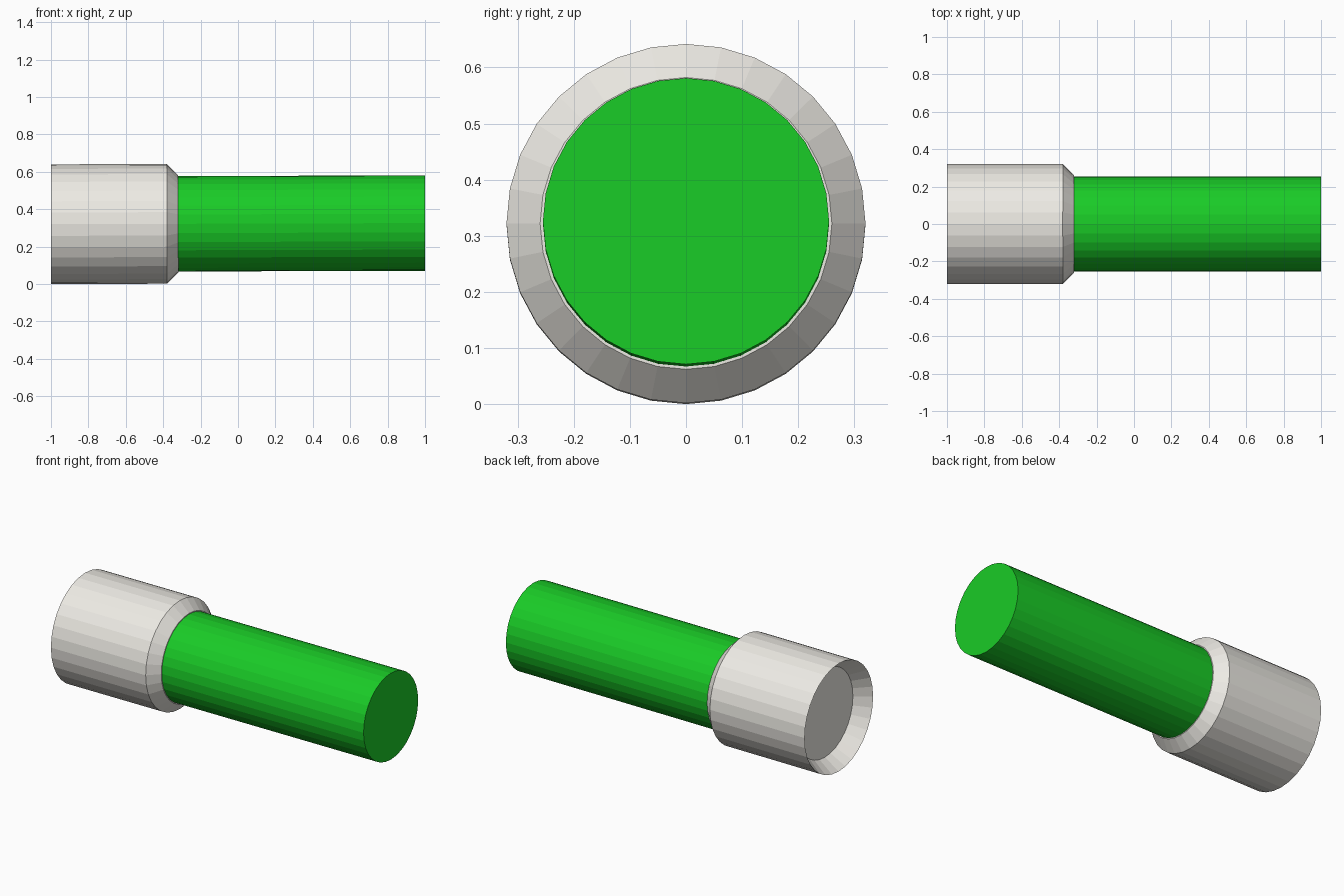
import bpy, bmesh, math
from mathutils import Matrix

if "Cube" in bpy.data.objects:
    bpy.data.objects.remove(bpy.data.objects["Cube"])

SIDES = 32
TILT = 0.003          # the whole part rises very slightly towards +x


def lathe(name, profile, color=None):
    """Closed flat-shaded solid turned around x from (x, radius) points."""
    bm = bmesh.new()
    rings = []
    for x, r in profile:
        ring = []
        for i in range(SIDES):
            a = 2 * math.pi * i / SIDES
            ring.append(bm.verts.new((x, r * math.sin(a), r * math.cos(a))))
        rings.append(ring)
    for a, b in zip(rings, rings[1:]):
        for i in range(SIDES):
            j = (i + 1) % SIDES
            bm.faces.new((a[i], a[j], b[j], b[i]))
    bm.faces.new(rings[0])
    bm.faces.new(rings[-1])
    bmesh.ops.recalc_face_normals(bm, faces=bm.faces)
    # tilt about the back end, then lift onto the ground
    bm.transform(Matrix.Translation((-1, 0, 0.32))
                 @ Matrix.Rotation(-TILT, 4, 'Y')
                 @ Matrix.Translation((1, 0, 0)))
    mesh = bpy.data.meshes.new(name)
    bm.to_mesh(mesh)
    bm.free()
    obj = bpy.data.objects.new(name, mesh)
    bpy.context.collection.objects.link(obj)
    if color:
        mat = bpy.data.materials.new(name + "_paint")
        mat.diffuse_color = color
        mat.use_nodes = True
        mat.node_tree.nodes["Principled BSDF"].inputs["Base Color"].default_value = mat.diffuse_color
        mesh.materials.append(mat)
    return obj


# collar: tapered recess at the back, straight wall, chamfered front
lathe("collar", [(-0.91, 0.26), (-1.0, 0.32), (-0.38, 0.32), (-0.32, 0.26)],
      (0.85, 0.83, 0.78, 1))

# green rod seated in the collar
lathe("rod", [(-0.36, 0.255), (1.0, 0.255)], (0.01, 0.6, 0.02, 1))
